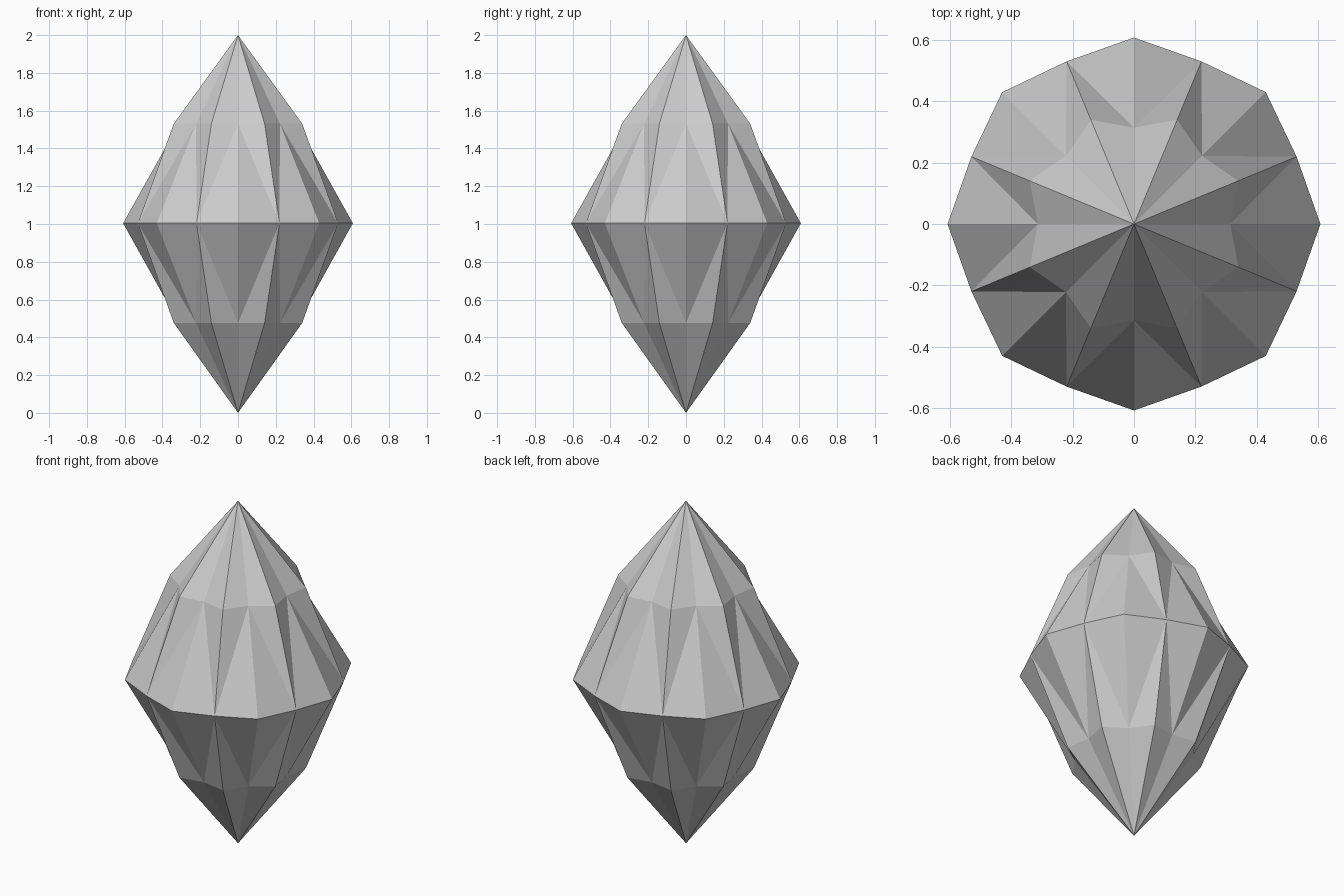
import bpy, bmesh
from math import pi, cos, sin

if "Cube" in bpy.data.objects:
    bpy.data.objects.remove(bpy.data.objects["Cube"])

SEGMENTS = 8
WAIST_Z = 1.004


def ring(bm, z, r_even, r_odd):
    """16 points alternating between facet centres (even) and ridges (odd)."""
    pts = []
    for i in range(2 * SEGMENTS):
        a, r = i * pi / SEGMENTS, (r_odd if i % 2 else r_even)
        pts.append(bm.verts.new((r * cos(a), r * sin(a), z)))
    return pts


def crystal_half(bm, waist, mid_z, tip_z):
    mid = ring(bm, mid_z, 0.314, 0.368)
    tip = bm.verts.new((0, 0, tip_z))
    n = len(waist)
    for i in range(n):
        j = (i + 1) % n
        # diagonal always runs from the mid facet centre to the waist ridge
        centre, ridge = (i, j) if i % 2 == 0 else (j, i)
        bm.faces.new((mid[i], mid[j], tip))
        bm.faces.new((mid[centre], mid[ridge], waist[ridge]))
        bm.faces.new((mid[centre], waist[centre], waist[ridge]))


# Crystal: fluted upper and lower points sharing one waist
bm = bmesh.new()
waist = ring(bm, WAIST_Z, 0.608, 0.574)
crystal_half(bm, waist, 1.531, 2.0)
crystal_half(bm, waist, 0.476, 0.0)
bmesh.ops.recalc_face_normals(bm, faces=bm.faces[:])
mesh = bpy.data.meshes.new("crystal")
bm.to_mesh(mesh)
bm.free()
crystal = bpy.data.objects.new("crystal", mesh)
bpy.context.collection.objects.link(crystal)
